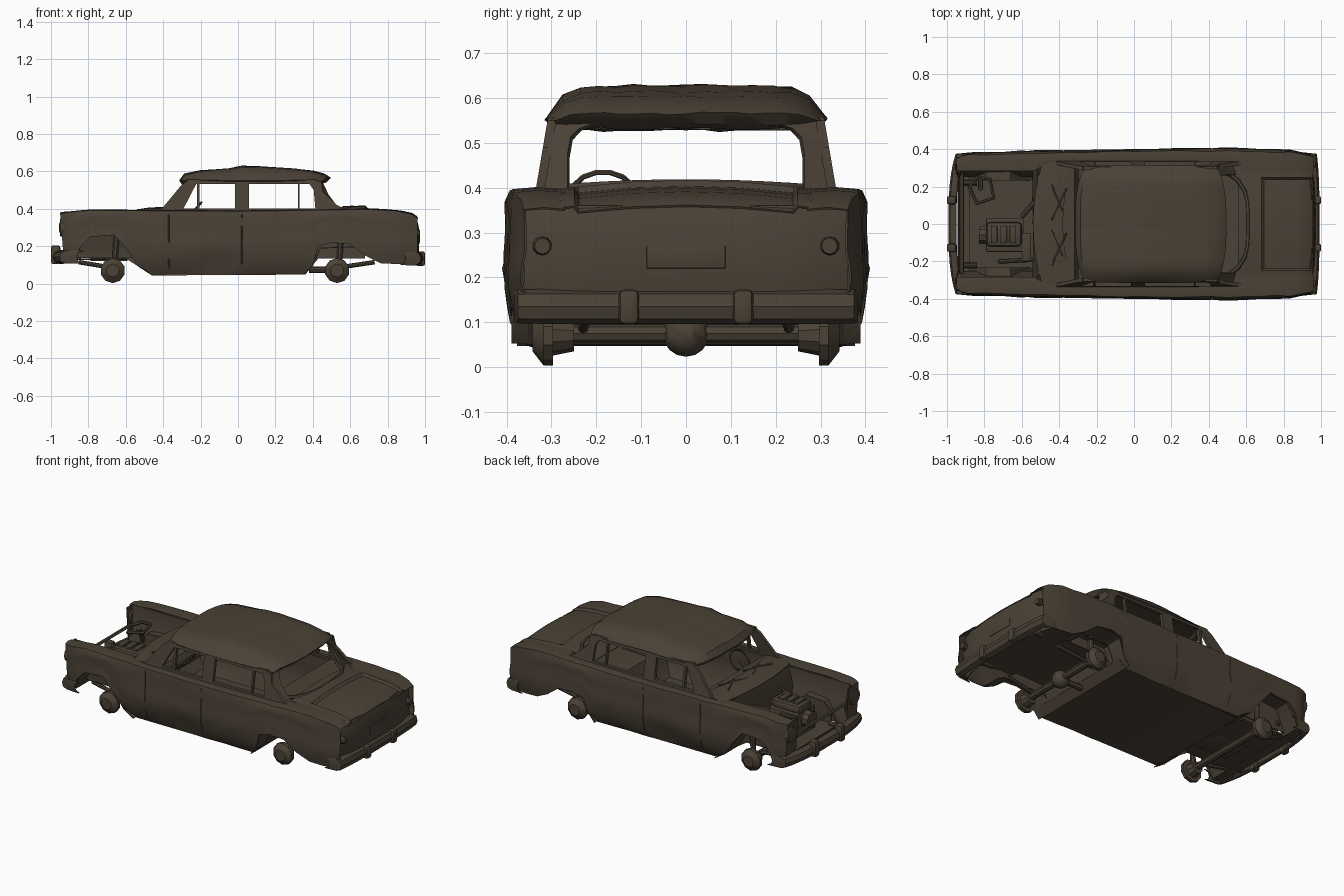
import bpy, bmesh, math, random
from mathutils import Vector

random.seed(4)
cube = bpy.data.objects.get("Cube")
if cube:
    bpy.data.objects.remove(cube)

paint = bpy.data.materials.new("rusty brown")
paint.use_nodes = True
RUST = (0.07, 0.054, 0.037, 1)
paint.diffuse_color = RUST
paint.node_tree.nodes["Principled BSDF"].inputs["Base Color"].default_value = RUST
parts = []


def finish(name, bm, mirror=False, thick=0, bevel=0):
    bmesh.ops.recalc_face_normals(bm, faces=bm.faces)
    mesh = bpy.data.meshes.new(name)
    bm.to_mesh(mesh)
    bm.free()
    mesh.materials.append(paint)
    ob = bpy.data.objects.new(name, mesh)
    bpy.context.collection.objects.link(ob)
    if thick:
        mod = ob.modifiers.new("Solidify", 'SOLIDIFY')
        mod.thickness, mod.offset = thick, 0
    if bevel:
        mod = ob.modifiers.new("Bevel", 'BEVEL')
        mod.width, mod.segments = bevel, 2
    if mirror:
        mod = ob.modifiers.new("Mirror", 'MIRROR')
        mod.use_axis = (False, True, False)
    parts.append(ob)


def sheet(name, rows, mirror=False, thick=0.005):
    bm = bmesh.new()
    grid = [[bm.verts.new(p) for p in row] for row in rows]
    for a, b in zip(grid, grid[1:]):
        for i in range(len(a) - 1):
            bm.faces.new((a[i], a[i + 1], b[i + 1], b[i]))
    finish(name, bm, mirror, thick)


def box(name, lo, hi, mirror=False, bevel=0.006):
    bm = bmesh.new()
    bmesh.ops.create_cube(bm, size=1)
    for v in bm.verts:
        v.co = [(h if c > 0 else l) for c, l, h in zip(v.co, lo, hi)]
    finish(name, bm, mirror, 0, bevel)


def bar(name, p, q, r, r2=None, sides=8, mirror=False):
    p, q = Vector(p), Vector(q)
    bm = bmesh.new()
    bmesh.ops.create_cone(bm, cap_ends=True, segments=sides, radius1=r,
                          radius2=r if r2 is None else r2, depth=(q - p).length)
    turn = (q - p).to_track_quat('Z', 'Y')
    for v in bm.verts:
        v.co = turn @ v.co + (p + q) / 2
    finish(name, bm, mirror)


def loop_tube(name, pts, r, cyclic=False):
    curve = bpy.data.curves.new(name, 'CURVE')
    curve.dimensions, curve.bevel_depth, curve.bevel_resolution = '3D', r, 1
    s = curve.splines.new('POLY')
    s.points.add(len(pts) - 1)
    for sp, p in zip(s.points, pts):
        sp.co = (*p, 1)
    s.use_cyclic_u = cyclic
    curve.use_fill_caps = True
    curve.materials.append(paint)
    ob = bpy.data.objects.new(name, curve)
    bpy.context.collection.objects.link(ob)
    parts.append(ob)


def look(table, x):
    if x <= table[0][0]:
        return table[0][1]
    for (a, u), (b, v) in zip(table, table[1:]):
        if x <= b:
            return u + (v - u) * (x - a) / (b - a)
    return table[-1][1]


def span(a, b, n):
    return [a + (b - a) * i / n for i in range(n + 1)]


def dent(amount):
    return random.uniform(-amount, amount)


# Body outline tables: lower edge, belt height, half width, section fullness, inner shoulder
BOTTOM = [(-.95, .11), (-.88, .12), (-.84, .2), (-.79, .25), (-.66, .26), (-.6, .19), (-.53, .09),
          (-.46, .045), (.36, .05), (.4, .1), (.43, .2), (.5, .22), (.6, .21), (.68, .15), (.76, .11), (.96, .1)]
TOP = [(-.95, .375), (-.8, .39), (0, .385), (.5, .392), (.7, .395), (.85, .387), (.93, .37), (.96, .35)]
WIDTH = [(-.95, .35), (-.9, .38), (-.6, .39), (0, .4), (.5, .407), (.85, .395), (.96, .365)]
SECTION = [(.04, .86), (.1, .955), (.2, 1), (.3, .98), (.37, .985), (.4, .95)]
INNER = [(-.53, .285), (-.5, .33), (.5, .33), (.62, .27)]

stations = sorted({x for x, _ in BOTTOM} | {-.92, -.72, -.37, -.25, -.15, -.05, .02, .15, .25, .84, .92})
rows = []
for x in stations:
    b, t, w = look(BOTTOM, x), look(TOP, x), look(WIDTH, x)
    row = []
    for z in span(b, t, 8):
        lean = .02 * (t - z) / .25 if x < -.9 else 0
        crush = .015 if -.2 < x < 0 and .06 < z < .14 else 0
        row.append((x + lean, w * look(SECTION, z) + dent(.003) - crush, z))
    row.append((x, (look(INNER, x) + w) / 2, t + .004))
    row.append((x, look(INNER, x), t))
    rows.append(row)
sheet("side_panels", rows, mirror=True)

# Wheel wells: arch liners and their inner walls
for label, a, b, inner in (("front", -.88, -.46, .235), ("rear", .36, .76, .265)):
    arch = [x for x in stations if a <= x <= b]
    sheet(label + "_arch_liners", [[(x, y, look(BOTTOM, x) + .004) for y in (inner, .32, look(WIDTH, x) * .96)]
                                   for x in arch], mirror=True)
    sheet(label + "_well_walls", [[(x, inner, z) for z in span(min(.135, look(BOTTOM, x)), look(BOTTOM, x) + .004, 2)]
                                  for x in arch[1:-1]], mirror=True)

# Floors and bulkheads
sheet("floor_pan", [[(x, y, z) for y in (-.352, -.2, 0, .2, .352)] for x, z in
                    ((-.53, .12), (-.49, .07), (-.45, .05), (0, .05), (.36, .053), (.4, .1))])
sheet("engine_bay_floor", [[(x, y, z) for y in (-.35, -.24, 0, .24, .35)] for x, z in
                           ((-.94, .17), (-.93, .12), (-.87, .12))])
sheet("engine_bay_pan", [[(x, y, .13) for y in span(-.24, .24, 4)] for x in (-.88, -.7, -.52)])
sheet("trunk_floor", [[(x, y, z) for y in (-.3, 0, .3)] for x, z in ((.4, .1), (.44, .19), (.7, .2), (.94, .17))])
sheet("inner_fenders", [[(x, .285 - .03 * (z < .26), z) for z in (.14, .2, .27, .385)]
                        for x in span(-.93, -.51, 4)], mirror=True)
sheet("firewall", [[(x + dent(.005), y, z) for y in span(-.37, .37, 6)] for x, z in
                   ((-.48, .08), (-.54, .15), (-.54, .27), (-.51, .385))])

# Fender noses with headlamp rings
sheet("fender_noses", [[(-.945 + .06 * (.375 - z), y, z) for y in (.25, .3, .35)]
                       for z in (.11, .2, .29, .372)], mirror=True)
bar("headlamp_rims", (-.925, .31, .3), (-.953, .31, .3), .05, .046, 12, mirror=True)
bar("headlamp_bowls", (-.95, .31, .3), (-.956, .31, .3), .035, .02, 12, mirror=True)

# Cowl, dashboard, package shelf
sheet("cowl", [[(x + .05 * (y / .33) ** 2, y, z + .012 * (1 - (y / .33) ** 2)) for y in span(-.33, .33, 8)]
               for x, z in ((-.54, .383), (-.48, .392), (-.42, .395), (-.38, .39))])
sheet("dashboard", [[(x, y, z) for y in span(-.32, .32, 4)] for x, z in
                    ((-.38, .392), (-.32, .385), (-.3, .35), (-.32, .3))])
sheet("package_shelf", [[(x, y, .39) for y in span(-.33, .33, 4)] for x in (.42, .5, .6)])
loop_tube("rear_window_sill", [(.61 - .13 * (y / .29) ** 4, y, .408 - .012 * (y / .29) ** 2)
                               for y in span(-.29, .29, 10)], .012)
for y in (-.22, .02):
    bar("wiper", (-.44, y, .405), (-.36, y + .17, .405), .006, sides=5)
    bar("wiper_link", (-.44, y + .19, .405), (-.38, y + .05, .405), .005, sides=5)

# Rear deck with sunken lid, tail panel
deck_y = (-.28, -.25, -.24, -.12, 0, .12, .24, .25, .28)
sheet("trunk_lid", [[(x, y, look(TOP, x) + .02 * (1 - (y / .28) ** 2) - (.014 if x > .69 and abs(y) < .245 else 0))
                     for y in deck_y] for x in (.56, .62, .68, .695, .78, .87, .93, .955)])
sheet("tail_panel", [[(.955 + bulge - .04 * abs(y / .36) ** 4, y, z) for y in span(-.36, .36, 12)]
                     for z, bulge in ((.1, -.01), (.17, .01), (.25, .013), (.31, .008), (.36, -.006))])
box("number_plate_mount", (.963, -.088, .22), (.972, .088, .27), bevel=.002)
bar("tail_lamps", (.92, .32, .27), (.972, .32, .27), .024, .018, 10, mirror=True)

# Roof skin, crowned, curling under into the window headers at both ends
ROOF = [(-.265, .535), (-.295, .53), (-.31, .55), (-.285, .583), (-.2, .6), (-.05, .61), (.02, .625), (.1, .622),
        (.3, .61), (.4, .598), (.46, .583), (.49, .565), (.47, .545), (.43, .535)]
rows = []
for x, zc in ROOF:
    w = .312 - .022 * abs((x - .09) / .4) ** 6
    rows.append([(x - .04 * abs(u) ** 3 * (1 if x > .3 else -1 if x < -.2 else 0), w * u,
                  zc - max(zc - .55, 0) * abs(u) ** 9 + dent(.003)) for u in span(-1, 1, 16)])
sheet("roof", rows, thick=.008)


# Greenhouse side frames, leaning inwards towards the roof
def pillar(name, outline):
    bm = bmesh.new()
    rings = [[bm.verts.new((x, .336 - .17 * (z - .39) - inset, z)) for x, z in outline] for inset in (0, .02)]
    bm.faces.new(rings[0])
    bm.faces.new(rings[1][::-1])
    for i in range(len(outline)):
        j = (i + 1) % len(outline)
        bm.faces.new((rings[0][i], rings[0][j], rings[1][j], rings[1][i]))
    finish(name, bm, mirror=True)


pillar("windscreen_pillars", [(-.42, .385), (-.3, .385), (-.225, .53), (-.22, .55), (-.27, .55), (-.3, .53)])
pillar("quarter_light_bars", [(-.22, .385), (-.205, .385), (-.205, .55), (-.22, .55)])
pillar("centre_pillars", [(-.015, .385), (.06, .385), (.06, .55), (-.015, .55)])
pillar("rear_door_bars", [(.32, .385), (.33, .385), (.33, .55), (.32, .55)])
pillar("rear_pillars", [(.415, .385), (.6, .385), (.53, .42), (.455, .49), (.445, .55), (.37, .55), (.405, .5)])
pillar("roof_rails", [(-.28, .532), (.42, .532), (.42, .558), (-.27, .558)])
pillar("belt_rails", [(-.42, .38), (.6, .38), (.56, .402), (-.38, .402)])
sheet("rear_window_posts", [[(x + .02, y, z), (x, .315 - .1 * (z - .39), z)] for x, y, z in
                            ((.52, .262, .39), (.46, .262, .47), (.44, .255, .51), (.43, .235, .53), (.43, .19, .545))],
      mirror=True, thick=.015)

# Door seams as thin raised strips
for side in (-1, 1):
    for x in (-.37, .02):
        loop_tube("door_seam", [(x, side * (look(WIDTH, x) * look(SECTION, z) + .001), z)
                                for z in span(.08, .37, 8)], .003)

# Bumpers: curved channels with wrapped ends and overriders
for label, end, low, high in (("front", -1, .11, .175), ("rear", 1, .1, .17)):
    rows = []
    for z, out in ((low, -.025), (low + .01, 0), ((low + high) / 2, .008), (high - .01, 0), (high, -.03)):
        rows.append([(end * (.98 + out - (.055 if end < 0 else .02) * abs(u) ** 3 - (.07 if abs(u) == 1 else 0)),
                      .38 * max(-1, min(1, 1.12 * u)), z) for u in span(-1, 1, 16)])
    sheet(label + "_bumper", rows, thick=.008)
    a, b = sorted((end * .95, end))
    box(label + "_overriders", (a, .105, low - .005), (b, .15, high + (.03 if end < 0 else .003)), True, .012)
    bar(label + "_bumper_irons", (end * .84, .22, .14), (end * .97, .22, .14), .014, mirror=True)

# Engine bay
box("engine_block", (-.79, -.15, .12), (-.59, .03, .27))
box("valve_cover", (-.79, -.12, .26), (-.6, .01, .315), bevel=.02)
for x in (-.75, -.7, -.65):
    box("manifold_port", (x - .015, -.1, .31), (x + .02, -.01, .328))
box("air_box", (-.6, -.2, .2), (-.55, -.05, .28))
bar("cooling_fan_hub", (-.83, -.06, .22), (-.78, -.06, .22), .05, sides=10)
loop_tube("battery_tray", [(-.88, .2, .3), (-.84, .25, .31), (-.77, .24, .32), (-.75, .14, .31), (-.84, .11, .3)],
          .01, True)
bar("battery_support", (-.82, .26, .17), (-.82, .19, .3), .014)
bar("steering_shaft", (-.72, -.2, .14), (-.52, -.19, .29), .012)
bar("heater_hose", (-.6, .04, .26), (-.51, .14, .3), .014)
loop_tube("radiator_frame", [(-.925, -.26, .13), (-.925, .26, .13), (-.92, .26, .27), (-.92, -.26, .27)], .012, True)

# Steering wheel and column
tilt = [(-.24 + .045 * math.sin(a), -.185 + .07 * math.cos(a), .385 + .05 * math.sin(a))
        for a in span(0, 2 * math.pi, 14)[:-1]]
loop_tube("steering_wheel", tilt, .006, True)
bar("steering_column", (-.24, -.185, .385), (-.34, -.185, .31), .01)

# Running gear: hubs, axles, springs, dampers
for label, x in (("front", -.67), ("rear", .53)):
    bar(label + "_brake_drums", (x, .25, .07), (x, .3, .07), .035, .045, 10, mirror=True)
    bar(label + "_brake_discs", (x, .296, .07), (x, .318, .07), .067, .067, 10, mirror=True)
    bar(label + "_hub_faces", (x, .318, .07), (x, .342, .07), .066, .035, 10, mirror=True)
    bar(label + "_axle", (x, -.28, .075), (x, .28, .075), .02)
    bar(label + "_dampers", (x + .01, .275, .09), (x + .02, .28, .25), .016, mirror=True)
    arm = x - .18 if x < 0 else x + .2
    bar(label + "_spring_arms", (x, .23, .085), (arm, .22, .115), .012, mirror=True)
bm = bmesh.new()
bmesh.ops.create_uvsphere(bm, u_segments=10, v_segments=8, radius=.052)
for v in bm.verts:
    v.co += Vector((.53, 0, .075))
finish("differential", bm)
bar("propeller_shaft", (.38, 0, .075), (.5, 0, .075), .018)

# Bake modifiers and shade smoothly with crisp edges
bpy.ops.object.select_all(action='DESELECT')
for ob in parts:
    ob.select_set(True)
bpy.context.view_layer.objects.active = parts[0]
bpy.ops.object.convert(target='MESH')
bpy.ops.object.shade_smooth_by_angle(angle=math.radians(35))
